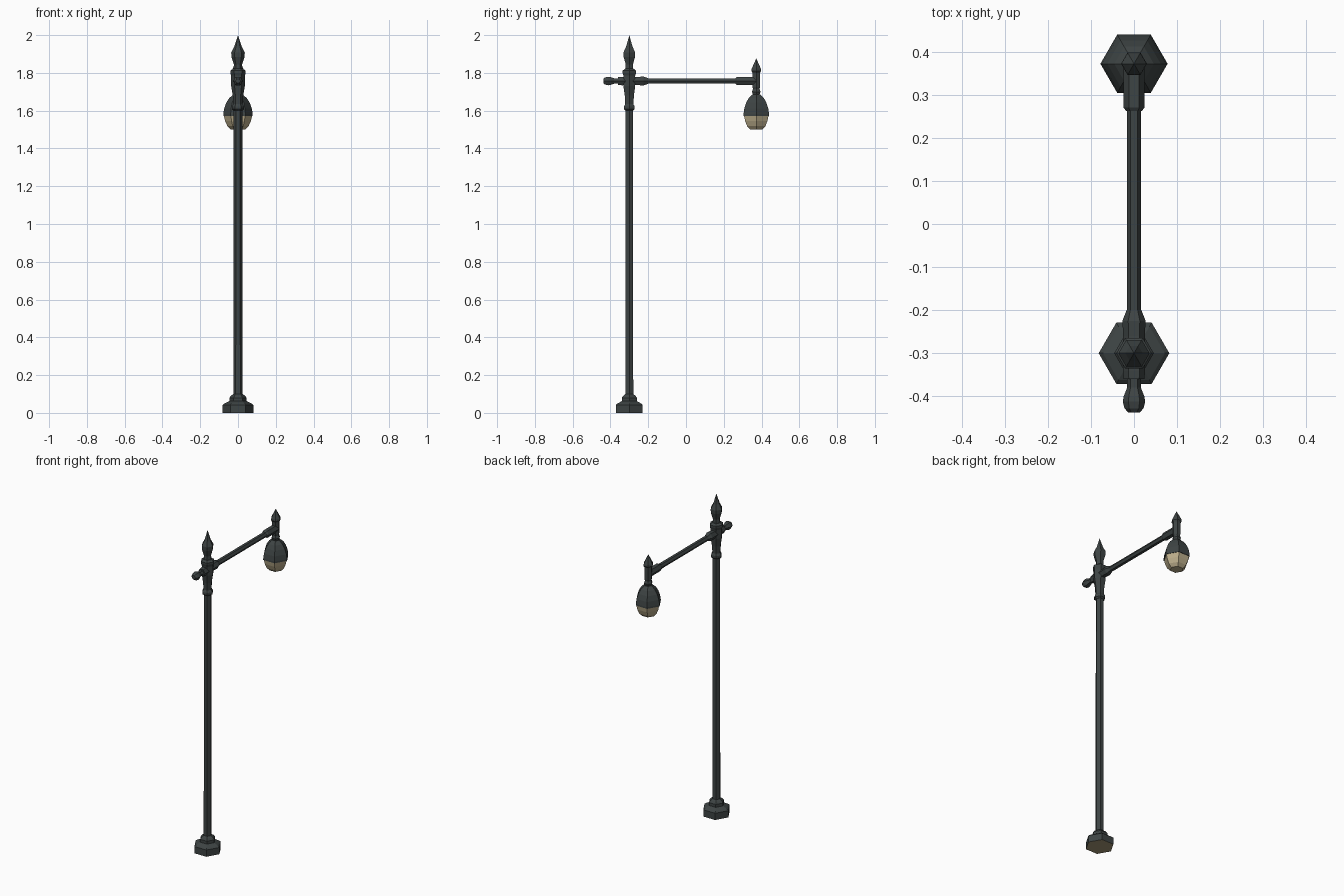
import bpy, bmesh, math

if "Cube" in bpy.data.objects:
    bpy.data.objects.remove(bpy.data.objects["Cube"])


def material(name, rgb):
    m = bpy.data.materials.new(name)
    m.diffuse_color = (*rgb, 1)
    m.use_nodes = True
    m.node_tree.nodes["Principled BSDF"].inputs["Base Color"].default_value = m.diffuse_color
    return m


IRON = material("dark_iron", (0.048, 0.058, 0.058))
GLASS = material("cream_glass", (0.50, 0.42, 0.26))
TAN = material("tan_underside", (0.36, 0.30, 0.18))

POLE_Y, LAMP_Y, ARM_Z = -0.30, 0.372, 1.757


def turned(name, profile, mat, y=0.0, along_y=False, bottom_mat=None):
    """Six-sided turned part from (radius, position) pairs; corners point to +-x."""
    bm = bmesh.new()
    rings = []
    for r, t in profile:
        n = 6 if r > 0 else 1
        ring = []
        for i in range(n):
            a = i * math.pi / 3
            u, v = r * math.cos(a), r * math.sin(a)
            ring.append(bm.verts.new((u, t, ARM_Z + v) if along_y else (u, y + v, t)))
        rings.append(ring)
    for lo, hi in zip(rings, rings[1:]):
        for i in range(6):
            j = (i + 1) % 6
            if len(hi) == 1:
                bm.faces.new((lo[i], lo[j], hi[0]))
            else:
                bm.faces.new((lo[i], lo[j], hi[j], hi[i]))
    bottom = bm.faces.new(rings[0][::-1])
    if bottom_mat:
        bottom.material_index = 1
    if len(rings[-1]) == 6:
        bm.faces.new(rings[-1])
    bmesh.ops.recalc_face_normals(bm, faces=bm.faces)
    me = bpy.data.meshes.new(name)
    bm.to_mesh(me)
    bm.free()
    me.materials.append(mat)
    if bottom_mat:
        me.materials.append(bottom_mat)
    ob = bpy.data.objects.new(name, me)
    bpy.context.collection.objects.link(ob)
    return ob


# Foot with stepped moulding
turned("base", [(0.082, 0), (0.082, 0.042), (0.072, 0.05), (0.046, 0.062), (0.046, 0.08),
                (0.036, 0.092), (0.024, 0.10)], IRON, POLE_Y, bottom_mat=TAN)

# Main shaft
turned("pole", [(0.024, 0.09), (0.023, 1.62)], IRON, POLE_Y)

# Collar under the pole head
turned("pole_collar", [(0.024, 1.60), (0.033, 1.608), (0.033, 1.622), (0.025, 1.634)],
       IRON, POLE_Y)

# Flared head carrying the arm
turned("pole_head", [(0.024, 1.62), (0.028, 1.68), (0.036, 1.73), (0.036, 1.785),
                     (0.041, 1.80), (0.041, 1.812), (0.026, 1.822)], IRON, POLE_Y)

# Pointed finial on the pole
turned("pole_finial", [(0.024, 1.815), (0.022, 1.845), (0.035, 1.885), (0.036, 1.908),
                       (0.020, 1.938), (0.010, 1.968), (0.0, 2.0)], IRON, POLE_Y)

# Horizontal arm, its sleeves and the rear knob
turned("arm", [(0.0165, -0.33), (0.0165, 0.30)], IRON, along_y=True)
turned("arm_pole_sleeve", [(0.024, -0.36), (0.026, -0.34), (0.025, -0.26), (0.027, -0.225),
                           (0.017, -0.20)], IRON, along_y=True)
turned("arm_lamp_sleeve", [(0.018, 0.262), (0.024, 0.27), (0.024, 0.372)],
       IRON, along_y=True)
turned("rear_knob", [(0.013, -0.438), (0.022, -0.428), (0.026, -0.412), (0.024, -0.40),
                     (0.016, -0.38), (0.017, -0.35)], IRON, along_y=True)

# Lamp hanger with its own finial
turned("lamp_hanger", [(0.018, 1.68), (0.026, 1.70), (0.020, 1.715), (0.023, 1.725),
                       (0.023, 1.80), (0.030, 1.81), (0.028, 1.822), (0.014, 1.85),
                       (0.0, 1.876)], IRON, LAMP_Y)

# Domed lamp hood
turned("lamp_hood", [(0.078, 1.572), (0.078, 1.582), (0.073, 1.612), (0.062, 1.642),
                     (0.046, 1.667), (0.024, 1.686)], IRON, LAMP_Y)

# Glass bowl
turned("lamp_glass", [(0.038, 1.50), (0.056, 1.518), (0.068, 1.545), (0.075, 1.574)],
       GLASS, LAMP_Y)
